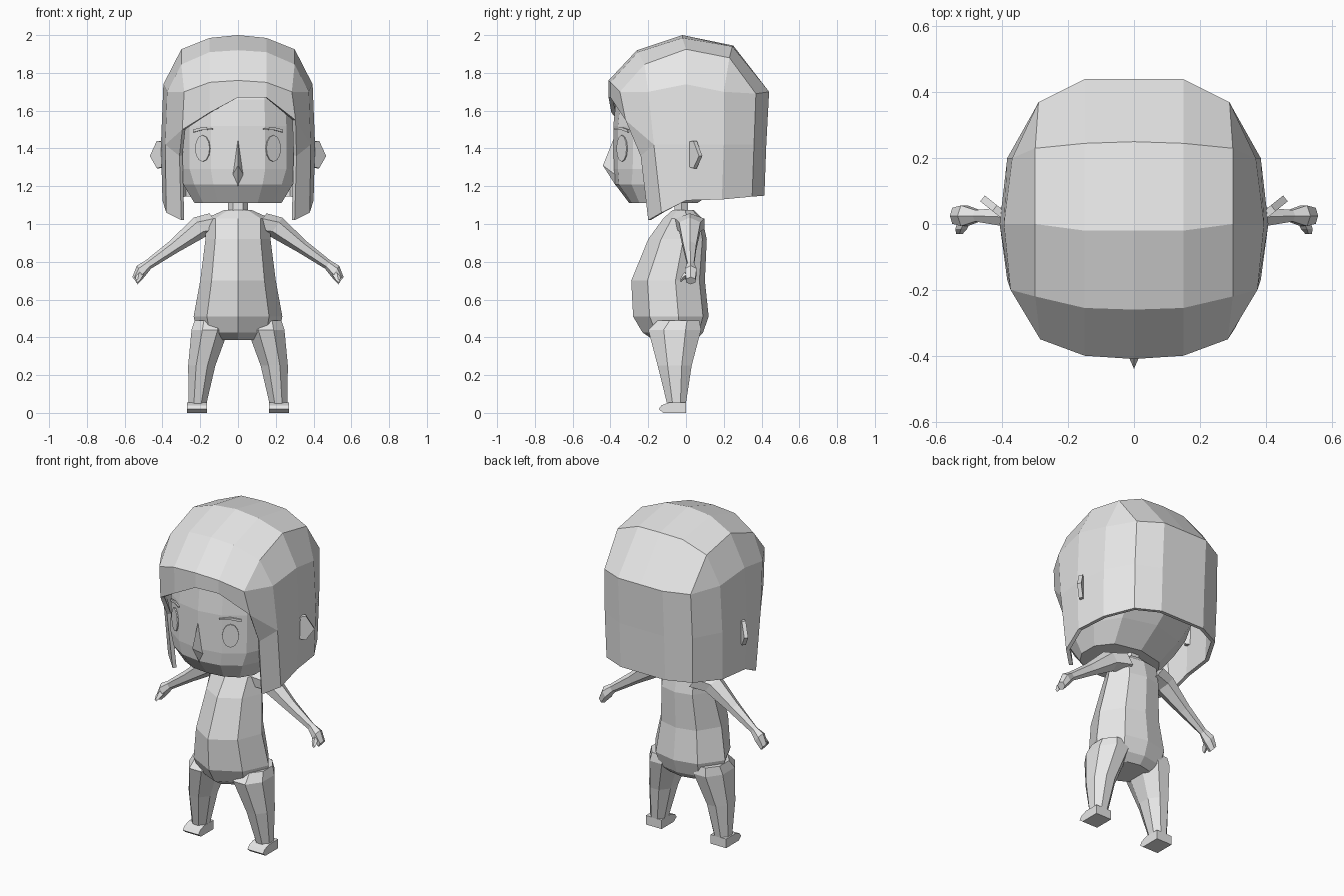
import bpy, bmesh
from math import cos, sin, pi
from mathutils import Vector

if "Cube" in bpy.data.objects:
    bpy.data.objects.remove(bpy.data.objects["Cube"], do_unlink=True)

clay = bpy.data.materials.new("clay grey")
clay.use_nodes = True
clay.diffuse_color = (0.8, 0.8, 0.8, 1)
clay.node_tree.nodes["Principled BSDF"].inputs["Base Color"].default_value = (0.8, 0.8, 0.8, 1)


def finish(name, bm):
    bmesh.ops.remove_doubles(bm, verts=bm.verts, dist=0.0005)
    bmesh.ops.recalc_face_normals(bm, faces=bm.faces)
    mesh = bpy.data.meshes.new(name)
    bm.to_mesh(mesh)
    bm.free()
    mesh.materials.append(clay)
    ob = bpy.data.objects.new(name, mesh)
    bpy.context.collection.objects.link(ob)
    return ob


def loft(name, rings):
    """Skin a list of closed rings and cap both ends."""
    bm = bmesh.new()
    loops = [[bm.verts.new(p) for p in ring] for ring in rings]
    n = len(loops[0])
    for a, b in zip(loops, loops[1:]):
        for i in range(n):
            j = (i + 1) % n
            bm.faces.new((a[i], a[j], b[j], b[i]))
    bm.faces.new(loops[0])
    bm.faces.new(loops[-1])
    return finish(name, bm)


def prism(name, points, offset):
    """Flat outline given thickness along an offset vector."""
    shift = Vector(offset)
    return loft(name, [points, [Vector(p) + shift for p in points]])


def body_rings(half_plan, sections):
    """Horizontal rings from a mirrored plan and (z, half width, front, back)."""
    plan = half_plan + [(-x, y) for x, y in half_plan[-2:0:-1]]
    return [[(x * w, (f + b) / 2 + y * (b - f) / 2, z) for x, y in plan]
            for z, w, f, b in sections]


# Head under the hair
loft("head", body_rings(
    [(0, -1), (.45, -.93), (.8, -.7), (1, -.3), (1, .3), (.7, .8), (0, 1)],
    [(1.11, .23, -.30, .06), (1.21, .29, -.375, .20), (1.29, .32, -.385, .30),
     (1.52, .32, -.385, .32), (1.66, .31, -.37, .32), (1.78, .27, -.31, .26),
     (1.88, .19, -.2, .16)]))

# Nose
nose = bmesh.new()
top, tip, low, left, right = [nose.verts.new(p) for p in (
    (0, -.38, 1.46), (0, -.44, 1.31), (0, -.37, 1.20), (.035, -.36, 1.25), (-.035, -.36, 1.25))]
for tri in ((top, tip, left), (top, right, tip), (tip, low, left), (tip, right, low),
            (top, left, low), (top, low, right)):
    nose.faces.new(tri)
finish("nose", nose)

# Neck and torso
loft("neck", [[(.052 * cos(k * pi / 3), -.025 + .042 * sin(k * pi / 3), z) for k in range(6)]
              for z in (1.02, 1.16)])
loft("torso", body_rings(
    [(0, -1), (.7, -.56), (1, .2), (.6, .85), (0, 1)],
    [(1.075, .07, -.07, .04), (1.03, .17, -.12, .085), (.92, .172, -.20, .11),
     (.70, .20, -.29, .10), (.51, .235, -.28, .12), (.425, .215, -.23, .09),
     (.385, .13, -.17, .05)]))

# Hair shell: crown rows run front to back, curtain rows hang below them
CROWN = [
    [(0, -.41, 1.76), (.15, -.40, 1.75), (.285, -.35, 1.70)],
    [(0, -.26, 1.92), (.15, -.255, 1.91), (.30, -.22, 1.845), (.375, -.20, 1.70)],
    [(0, -.02, 2.0), (.15, -.02, 1.985), (.30, 0, 1.925), (.395, 0, 1.74)],
    [(0, .25, 1.945), (.15, .245, 1.94), (.30, .23, 1.88), (.37, .20, 1.70)],
    [(0, .44, 1.70), (.15, .44, 1.70), (.29, .37, 1.69)],
]
MIDDLE = [(.31, -.24, 1.36), (.385, -.17, 1.42), (.408, 0, 1.42), (.385, .20, 1.42),
          (.295, .36, 1.42), (.15, .425, 1.42), (0, .425, 1.42)]
HEM = [(.30, -.20, 1.02), (.38, -.13, 1.06), (.40, 0, 1.125), (.38, .19, 1.13),
       (.29, .35, 1.145), (.15, .415, 1.15), (0, .415, 1.15)]
FRINGE = {1: [(0, -.41, 1.67), (.15, -.40, 1.67), (.305, -.32, 1.55)],
          -1: [(0, -.41, 1.67), (.15, -.395, 1.59), (.295, -.325, 1.50)]}

hair = bmesh.new()
for s, fringe in FRINGE.items():
    def face(*points):
        hair.faces.new([hair.verts.new((s * x, y, z)) for x, y, z in points])

    for a, b in zip(CROWN, CROWN[1:]):
        for i in range(2):
            face(a[i], a[i + 1], b[i + 1], b[i])
        if len(a) == len(b):
            face(a[2], a[3], b[3], b[2])
    face(CROWN[0][2], CROWN[1][3], CROWN[1][2])
    face(CROWN[4][2], CROWN[3][2], CROWN[3][3])
    for i in range(2):
        face(CROWN[0][i], CROWN[0][i + 1], fringe[i + 1], fringe[i])
    face(CROWN[0][2], CROWN[1][3], MIDDLE[1], fringe[2])
    face(fringe[2], MIDDLE[1], MIDDLE[0])
    rim = [row[3] for row in CROWN[1:4]] + CROWN[4][::-1]
    for i in range(5):
        face(rim[i], rim[i + 1], MIDDLE[i + 2], MIDDLE[i + 1])
    for i in range(6):
        face(MIDDLE[i], MIDDLE[i + 1], HEM[i + 1], HEM[i])
bmesh.ops.remove_doubles(hair, verts=hair.verts, dist=0.0005)
bmesh.ops.recalc_face_normals(hair, faces=hair.faces)
if max(hair.faces, key=lambda f: f.calc_center_median().z).normal.z < 0:
    bmesh.ops.reverse_faces(hair, faces=hair.faces)
shell = finish("hair", hair).modifiers.new("thickness", "SOLIDIFY")
shell.thickness = 0.022
shell.offset = -1

# Paired parts
ARM = [((.11, .02, 1.0), .07, .09), ((.20, .02, .985), .06, .065), ((.34, .02, .88), .037, .04),
       ((.475, .025, .785), .026, .02), ((.515, .025, .75), .036, .036),
       ((.545, .025, .70), .024, .028)]
LEG = [(.49, .145, -.04, .085, .11), (.44, .148, -.06, .098, .14),
       (.25, .192, -.06, .072, .09), (.04, .215, -.05, .046, .048)]
FOOT = [(0, 0), (-.12, 0), (-.145, .02), (-.13, .04), (-.09, .055), (0, .055)]
EAR = [(.37, 1.43), (.43, 1.44), (.467, 1.36), (.43, 1.295), (.37, 1.31)]

for side, s in (("left", 1), ("right", -1)):
    # Arm rings lie square to the sloping arm
    slope = Vector((.58 * s, 0, .81))
    loft(side + "_arm", [
        [Vector((c[0] * s, c[1], c[2])) + slope * h * cos(k * pi / 3)
         + Vector((0, d * sin(k * pi / 3), 0)) for k in range(6)]
        for c, h, d in ARM])
    loft(side + "_thumb", [
        [(s * (x + r * cos(k * pi / 2)), y, z + r * sin(k * pi / 2)) for k in range(4)]
        for x, y, z, r in ((.51, .02, .745, .02), (.525, -.015, .72, .018), (.53, -.03, .70, .01))])

    loft(side + "_leg", [
        [(s * (cx + rx * cos((k + .5) * pi / 4) / .924),
          cy + ry * sin((k + .5) * pi / 4) / .924, z) for k in range(8)]
        for z, cx, cy, rx, ry in LEG])
    prism(side + "_foot", [(.165 * s, y, z) for y, z in FOOT], (.105 * s, 0, 0))
    prism(side + "_ear", [(s * x, .015 + (x - .40) * .8, z) for x, z in EAR],
          (-.014 * s, .018, 0))

    # Eye and brow plates follow the slanted cheek
    along = Vector((.82 * s, .57, 0))
    out = Vector((.57 * s, -.82, 0))
    up = Vector((0, 0, 1))
    spot = Vector((.185 * s, -.336, 1.40))
    prism(side + "_eye", [spot + along * .047 * cos(k * pi / 6) + up * .07 * sin(k * pi / 6)
                          for k in range(12)], out * .007)
    prism(side + "_brow", [spot + along * a + up * b for a, b in
                           ((-.065, .10), (0, .098), (.06, .085), (.06, .10), (0, .112), (-.065, .106))],
          out * .009)
